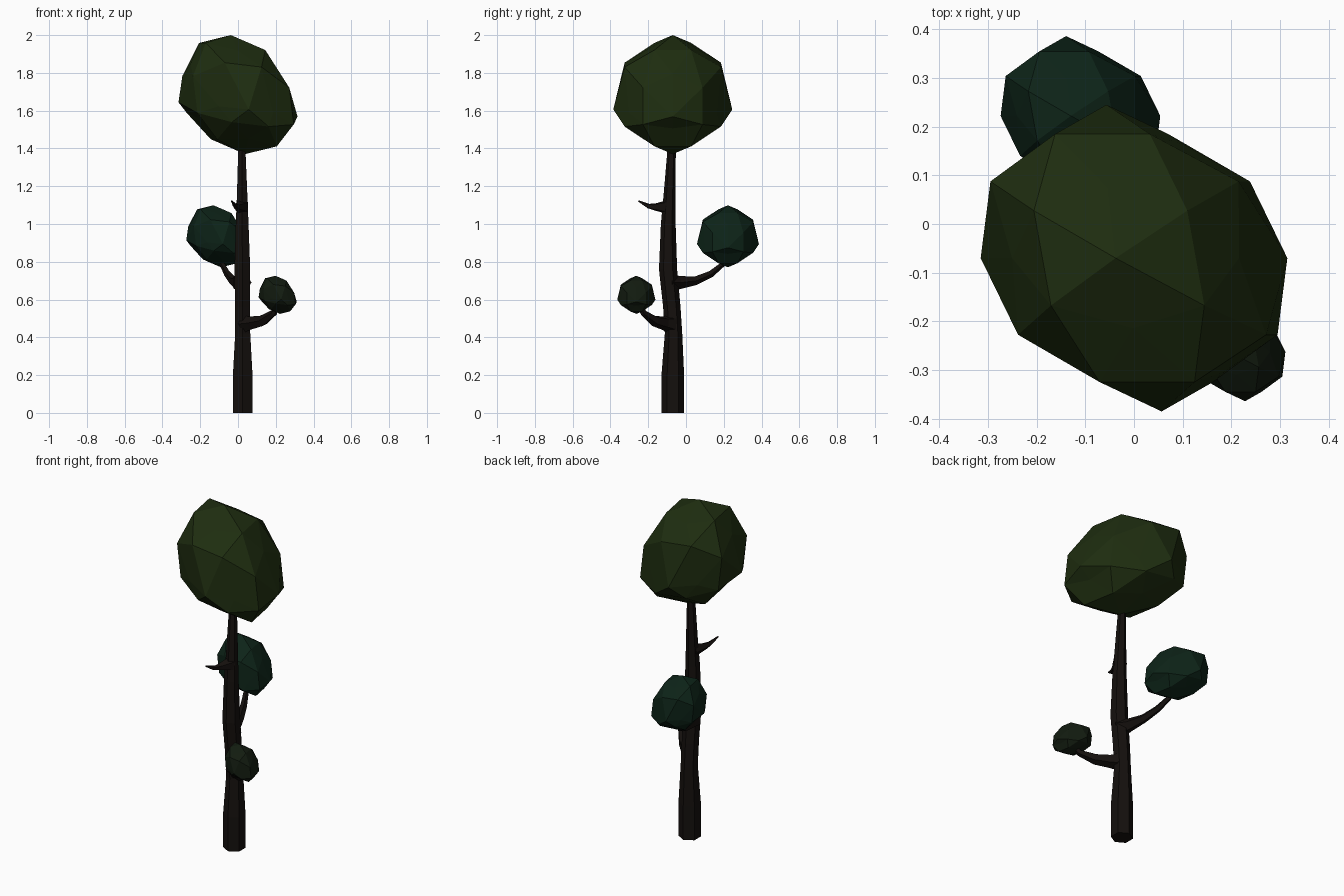
import bpy, bmesh, math
from mathutils import Vector

if "Cube" in bpy.data.objects:
    bpy.data.objects.remove(bpy.data.objects["Cube"])


def material(name, rgb):
    m = bpy.data.materials.new(name)
    m.diffuse_color = (*rgb, 1)
    m.use_nodes = True
    m.node_tree.nodes["Principled BSDF"].inputs["Base Color"].default_value = m.diffuse_color
    return m


def finish(name, bm, mat):
    bmesh.ops.recalc_face_normals(bm, faces=bm.faces[:])
    me = bpy.data.meshes.new(name)
    bm.to_mesh(me)
    bm.free()
    me.materials.append(mat)
    ob = bpy.data.objects.new(name, me)
    bpy.context.collection.objects.link(ob)
    return ob


# Faceted leaf ball: split icosahedron with flattened corners, leaning sideways
def crown(name, centre, radius, mat):
    a, b = 0.5257, 0.8507
    bm = bmesh.new()
    for s in (-1, 1):
        for t in (-1, 1):
            for p in ((0, s * a, t * b), (s * b, 0, t * a), (s * a, t * b, 0)):
                bm.verts.new(p)
    bmesh.ops.convex_hull(bm, input=bm.verts[:])
    bmesh.ops.subdivide_edges(bm, edges=bm.edges[:], cuts=1, use_grid_fill=True)
    bmesh.ops.triangulate(bm, faces=[f for f in bm.faces if len(f.verts) > 3])
    for v in bm.verts:
        p = v.co.normalized() * (0.87 if len(v.link_edges) == 5 else 1)
        sag = 0.25 * max(0, 1 - abs(p.z) / 0.5)
        lean = Vector((p.x - 0.18 * p.y - 0.12 * p.z, p.y, p.z - 0.12 * p.x - sag))
        v.co = Vector(centre) + lean * radius
    return finish(name, bm, mat)


# Tapered limb: rings of (x, y, z, radius) joined along a path
def limb(name, points, sides, mat, level=False):
    bm = bmesh.new()
    pts = [Vector(p[:3]) for p in points]
    rings = []
    for i, p in enumerate(pts):
        d = pts[min(i + 1, len(pts) - 1)] - pts[max(i - 1, 0)]
        if level:
            u, w = Vector((0, 1, 0)), Vector((-1, 0, 0))
        else:
            u = d.cross(Vector((0, 0, 1))).normalized()
            w = d.cross(u).normalized()
        ring = []
        for k in range(sides):
            t = math.tau * k / sides
            ring.append(bm.verts.new(p + (u * math.cos(t) + w * math.sin(t)) * points[i][3]))
        rings.append(ring)
    for r, q in zip(rings, rings[1:]):
        for k in range(sides):
            n = (k + 1) % sides
            bm.faces.new((r[k], r[n], q[n], q[k]))
    bm.faces.new(rings[0])
    bm.faces.new(rings[-1])
    return finish(name, bm, mat)


bark = material("bark", (0.007, 0.005, 0.004))
leaf_top = material("leaf_top", (0.013, 0.026, 0.005))
leaf_mid = material("leaf_mid", (0.004, 0.017, 0.009))
leaf_low = material("leaf_low", (0.006, 0.011, 0.005))

# Trunk
limb("trunk", [(0.025, -0.07, 0, 0.06), (0.025, -0.07, 0.2, 0.06),
               (0.025, -0.066, 0.42, 0.046), (0.024, -0.075, 0.56, 0.046),
               (0.023, -0.095, 0.76, 0.048), (0.022, -0.094, 1.0, 0.039),
               (0.022, -0.087, 1.15, 0.032), (0.02, -0.075, 1.42, 0.021)], 6, bark, True)

# Branches
limb("low_branch", [(0.035, -0.08, 0.47, 0.05), (0.07, -0.115, 0.475, 0.037),
                    (0.13, -0.165, 0.487, 0.03), (0.19, -0.225, 0.53, 0.018),
                    (0.205, -0.245, 0.57, 0.014)], 5, bark)
limb("back_branch", [(0.02, -0.09, 0.69, 0.055), (0.0, -0.035, 0.69, 0.036),
                     (-0.025, 0.05, 0.70, 0.024), (-0.055, 0.13, 0.735, 0.019),
                     (-0.09, 0.21, 0.80, 0.013)], 5, bark)
limb("stub_branch", [(0.022, -0.09, 1.09, 0.042), (0.01, -0.125, 1.09, 0.032),
                     (-0.005, -0.165, 1.09, 0.02), (-0.015, -0.2, 1.095, 0.013),
                     (-0.034, -0.252, 1.122, 0.004)], 5, bark)

# Leaf crowns
crown("top_crown", (0, -0.07, 1.685), 0.315, leaf_top)
crown("middle_crown", (-0.11, 0.222, 0.935), 0.164, leaf_mid)
crown("low_crown", (0.21, -0.263, 0.625), 0.101, leaf_low)
